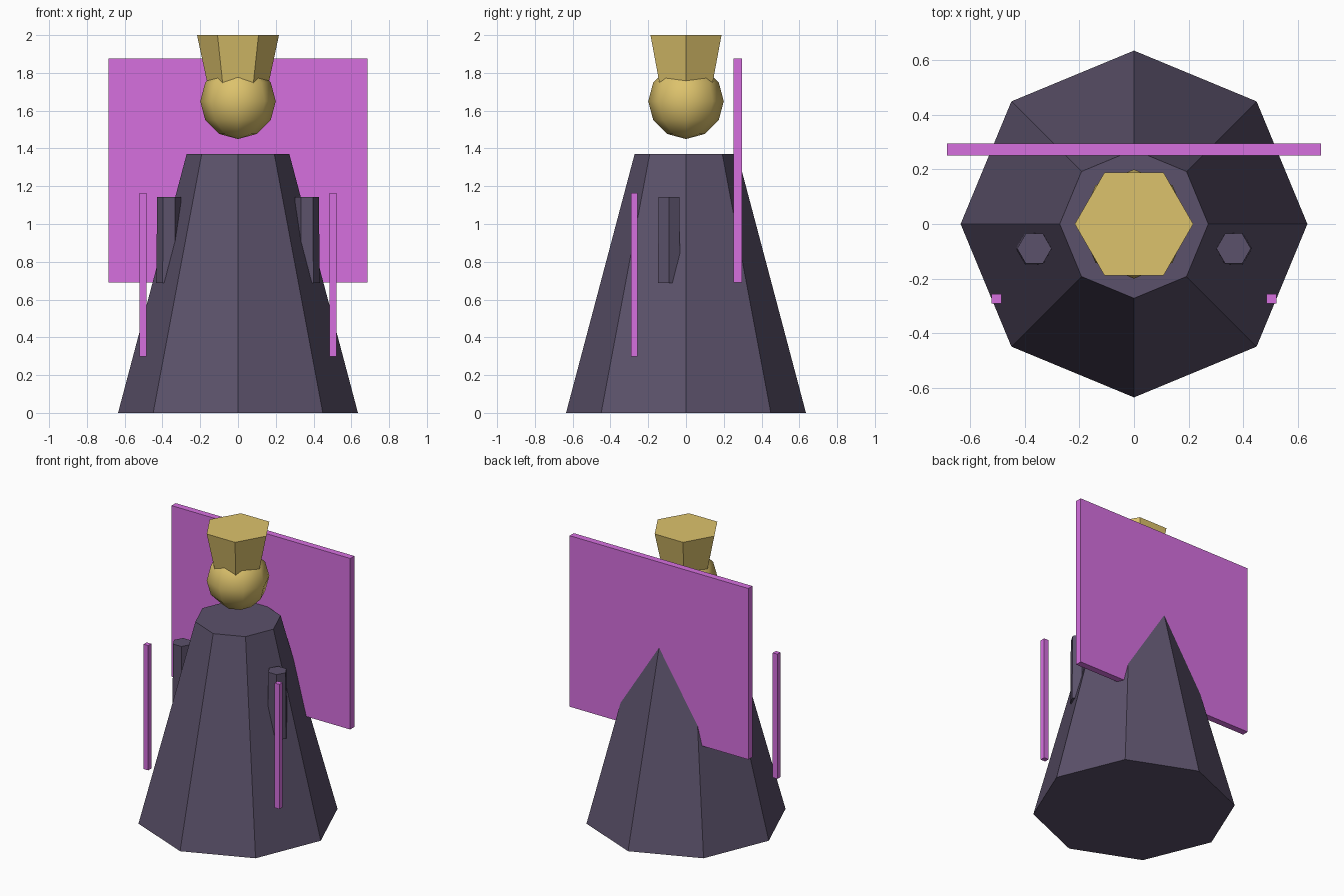
import bpy, bmesh
from math import pi
from mathutils import Matrix

if "Cube" in bpy.data.objects:
    bpy.data.objects.remove(bpy.data.objects["Cube"])


def material(name, color):
    m = bpy.data.materials.new(name)
    m.diffuse_color = (*color, 1)
    m.use_nodes = True
    m.node_tree.nodes["Principled BSDF"].inputs["Base Color"].default_value = m.diffuse_color
    return m


CLOTH = material("dark_cloth", (0.105, 0.083, 0.145))
GOLD = material("gold", (0.72, 0.54, 0.15))
GLOW = material("magenta", (0.67, 0.16, 0.74))


def finish(name, bm, mat, smooth=False):
    bmesh.ops.recalc_face_normals(bm, faces=bm.faces)
    me = bpy.data.meshes.new(name)
    bm.to_mesh(me)
    bm.free()
    me.materials.append(mat)
    for p in me.polygons:
        p.use_smooth = smooth
    ob = bpy.data.objects.new(name, me)
    bpy.context.collection.objects.link(ob)
    return ob


def prism(name, sides, r_bottom, r_top, z0, z1, mat, x=0, y=0):
    """Capped tapered prism with one corner pointing along +x."""
    bm = bmesh.new()
    bmesh.ops.create_cone(bm, cap_ends=True, segments=sides,
                          radius1=r_bottom, radius2=r_top, depth=z1 - z0)
    # Make sure a corner lies on the x axis
    v = max(bm.verts, key=lambda w: w.co.x)
    if abs(v.co.y) > 1e-4:
        bmesh.ops.rotate(bm, verts=bm.verts, matrix=Matrix.Rotation(pi / sides if sides % 4 == 0 else pi / 2, 3, 'Z'))
    bmesh.ops.translate(bm, verts=bm.verts, vec=(x, y, (z0 + z1) / 2))
    return finish(name, bm, mat)


def box(name, center, size, mat):
    bm = bmesh.new()
    bmesh.ops.create_cube(bm, size=1)
    bmesh.ops.scale(bm, verts=bm.verts, vec=size)
    bmesh.ops.translate(bm, verts=bm.verts, vec=center)
    return finish(name, bm, mat)


# Robe
prism("robe", 8, 0.635, 0.272, 0, 1.37, CLOTH)

# Head
bm = bmesh.new()
bmesh.ops.create_uvsphere(bm, u_segments=8, v_segments=6, radius=0.2)
bmesh.ops.translate(bm, verts=bm.verts, vec=(0, 0, 1.65))
finish("head", bm, GOLD, smooth=True)

# Flared crown
prism("crown", 6, 0.159, 0.217, 1.73, 2.0, GOLD)

# Back panel
box("back_panel", (0, 0.273, 1.282), (1.37, 0.045, 1.186), GLOW)

# Arms and side rods
for side, s in (("left", -1), ("right", 1)):
    prism(f"{side}_arm", 6, 0.068, 0.063, 0.688, 1.143, CLOTH, s * 0.365, -0.09)
    box(f"{side}_rod", (s * 0.503, -0.274, 0.732), (0.036, 0.034, 0.865), GLOW)
